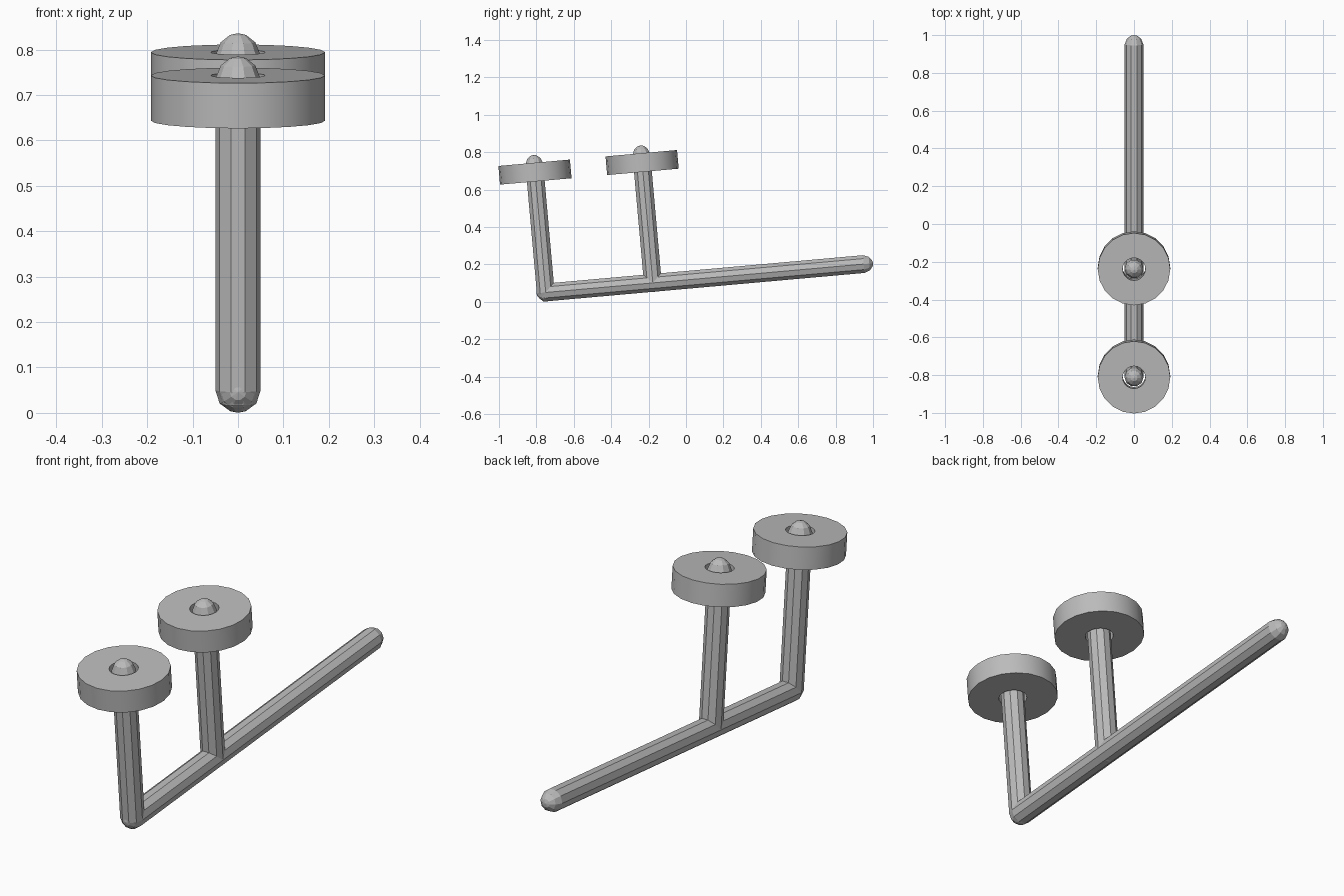
import bpy, bmesh, math
from mathutils import Matrix

cube = bpy.data.objects.get("Cube")
if cube:
    bpy.data.objects.remove(cube, do_unlink=True)

GREY = (0.5, 0.5, 0.5)
mat = bpy.data.materials.new("plain grey")
mat.use_nodes = True
mat.diffuse_color = (*GREY, 1)
mat.node_tree.nodes["Principled BSDF"].inputs["Base Color"].default_value = (*GREY, 1)

# Whole assembly leans back slightly; origin sits at the corner joint
TILT = Matrix.Translation((0, -0.75, 0.05)) @ Matrix.Rotation(math.radians(5.1), 4, "X")
POST_SPACING = 0.575


def lathe(name, profile, sides, local, closed=False, smooth=False):
    """Spin (radius, height) points about z; radius 0 becomes a pole."""
    bm = bmesh.new()
    rings = []
    for r, h in profile:
        if r == 0:
            rings.append([bm.verts.new((0, 0, h))] * sides)
        else:
            angles = [math.tau * i / sides for i in range(sides)]
            rings.append([bm.verts.new((r * math.cos(a), r * math.sin(a), h)) for a in angles])
    pairs = list(zip(rings, rings[1:]))
    if closed:
        pairs.append((rings[-1], rings[0]))
    for low, high in pairs:
        for i in range(sides):
            j = (i + 1) % sides
            corners = dict.fromkeys((low[i], low[j], high[j], high[i]))
            bm.faces.new(list(corners))
    bmesh.ops.recalc_face_normals(bm, faces=bm.faces)
    mesh = bpy.data.meshes.new(name)
    bm.to_mesh(mesh)
    bm.free()
    mesh.materials.append(mat)
    obj = bpy.data.objects.new(name, mesh)
    obj.matrix_world = TILT @ local
    bpy.context.collection.objects.link(obj)
    if smooth:
        bpy.ops.object.select_all(action="DESELECT")
        obj.select_set(True)
        bpy.context.view_layer.objects.active = obj
        bpy.ops.object.shade_smooth_by_angle(angle=math.radians(30))
    return obj


def rod(name, length, local):
    """Ten-sided rod with faceted round ends."""
    cap = [(0.05, 0), (0.038, 0.03), (0.018, 0.046), (0, 0.05)]
    profile = [(r, -h) for r, h in reversed(cap)] + [(r, length + h) for r, h in cap]
    return lathe(name, profile, 10, local)


# Long base bar
rod("base_bar", 1.707, Matrix.Rotation(math.radians(-90), 4, "X"))

# Two upright posts, each through a flat ring
for i, side in enumerate(("front", "rear")):
    place = Matrix.Translation((0, i * POST_SPACING, 0))
    rod(side + "_post", 0.688, place)
    ring = [(0.06, 0.596), (0.192, 0.596), (0.192, 0.696), (0.06, 0.696)]
    lathe(side + "_ring", ring, 20, place, closed=True, smooth=True)
